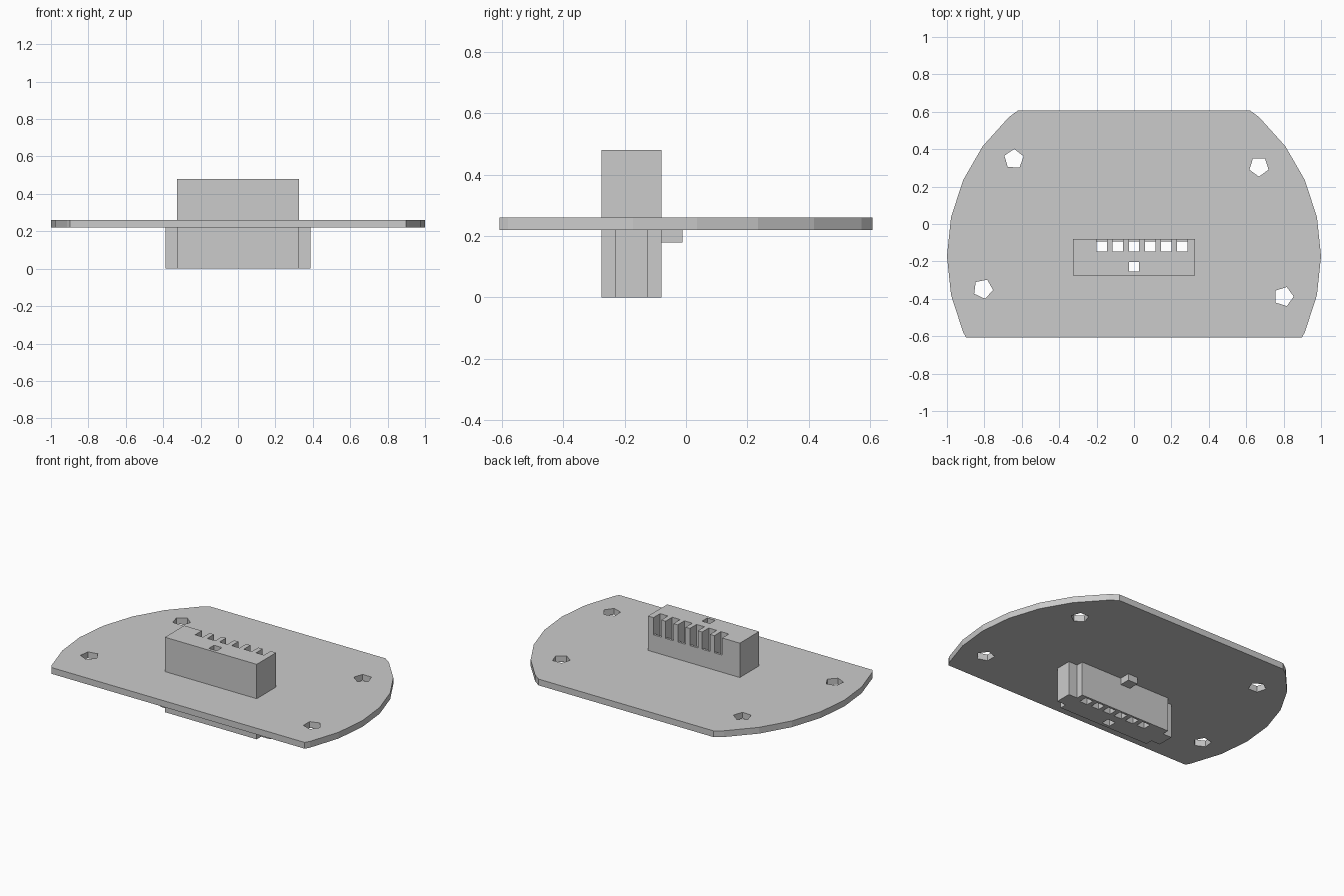
import bpy, bmesh, math
from mathutils import Matrix, Vector

cube = bpy.data.objects.get("Cube")
if cube:
    bpy.data.objects.remove(cube, do_unlink=True)

grey = bpy.data.materials.new("plain grey")
grey.use_nodes = True
colour = (0.6, 0.6, 0.6, 1)
grey.diffuse_color = colour
grey.node_tree.nodes["Principled BSDF"].inputs["Base Color"].default_value = colour


def add_prism(bm, points, depth):
    """Extrude a closed outline of 3D points along the depth vector."""
    face = bm.faces.new([bm.verts.new(p) for p in points])
    new = bmesh.ops.extrude_face_region(bm, geom=[face])["geom"]
    verts = [v for v in new if isinstance(v, bmesh.types.BMVert)]
    bmesh.ops.translate(bm, verts=verts, vec=depth)


def add_box(bm, x, y, z):
    corners = [(x[0], y[0], z[0]), (x[1], y[0], z[0]), (x[1], y[1], z[0]), (x[0], y[1], z[0])]
    add_prism(bm, corners, Vector((0, 0, z[1] - z[0])))


def finish(bm, name):
    bmesh.ops.recalc_face_normals(bm, faces=bm.faces[:])
    mesh = bpy.data.meshes.new(name)
    bm.to_mesh(mesh)
    bm.free()
    mesh.materials.append(grey)
    obj = bpy.data.objects.new(name, mesh)
    bpy.context.collection.objects.link(obj)
    return obj


def box_object(name, x, y, z):
    bm = bmesh.new()
    add_box(bm, x, y, z)
    return finish(bm, name)


def cut(obj, cutter):
    mod = obj.modifiers.new("cut", "BOOLEAN")
    mod.operation = "DIFFERENCE"
    mod.solver = "EXACT"
    mod.object = cutter
    bpy.context.view_layer.objects.active = obj
    bpy.ops.object.modifier_apply(modifier=mod.name)


# Mounting plate: a thirty-sided disc trimmed flat at front and back
PLATE_BOTTOM, PLATE_TOP = 0.22, 0.26
bm = bmesh.new()
bmesh.ops.create_cone(bm, cap_ends=True, segments=30, radius1=1, radius2=1,
                      depth=PLATE_TOP - PLATE_BOTTOM,
                      matrix=Matrix.Translation((0, -0.172, 0.24)) @ Matrix.Rotation(math.pi / 2, 4, "Z"))
for side in (-1, 1):
    bmesh.ops.bisect_plane(bm, geom=bm.verts[:] + bm.edges[:] + bm.faces[:],
                           plane_co=(0, side * 0.607, 0), plane_no=(0, side, 0), clear_outer=True)
    bmesh.ops.holes_fill(bm, edges=[e for e in bm.edges if e.is_boundary], sides=0)
plate = finish(bm, "mounting_plate")

# Connector body running through the plate
body = box_object("connector_body", (-0.325, 0.325), (-0.275, -0.08), (0, 0.48))

# Side tabs and the small key under the plate
for name, side in (("left_tab", 1), ("right_tab", -1)):
    box_object(name, sorted((side * 0.325, side * 0.388)), (-0.23, -0.125), (0, PLATE_BOTTOM))
box_object("locating_key", (-0.037, 0.033), (-0.08, -0.012), (0.178, PLATE_BOTTOM))

# Pin openings: six square holes with slots open to the back, one plain hole
bm = bmesh.new()
slot_profile = [(-0.147, -0.1), (-0.094, -0.1), (-0.094, 0.37), (-0.05, 0.37), (-0.05, 0.6), (-0.147, 0.6)]
for i in range(6):
    x = (i - 2) * 0.0863 - 0.028
    add_prism(bm, [(x, y, z) for y, z in slot_profile], Vector((0.056, 0, 0)))
add_box(bm, (-0.028, 0.028), (-0.255, -0.202), (-0.1, 0.6))
pins = finish(bm, "pin_cutter")

# Five-sided screw holes: position and turn
bm = bmesh.new()
for x, y, turn in ((-0.642, 0.347, 88), (0.668, 0.307, -90), (-0.807, -0.347, 65), (0.8, -0.388, 0)):
    ring = [math.radians(turn + 72 * k) for k in range(5)]
    add_prism(bm, [(x + 0.054 * math.cos(a), y + 0.054 * math.sin(a), 0.1) for a in ring],
              Vector((0, 0, 0.3)))
screws = finish(bm, "screw_cutter")

cut(body, pins)
cut(plate, pins)
cut(plate, screws)
for cutter in (pins, screws):
    bpy.data.objects.remove(cutter, do_unlink=True)
